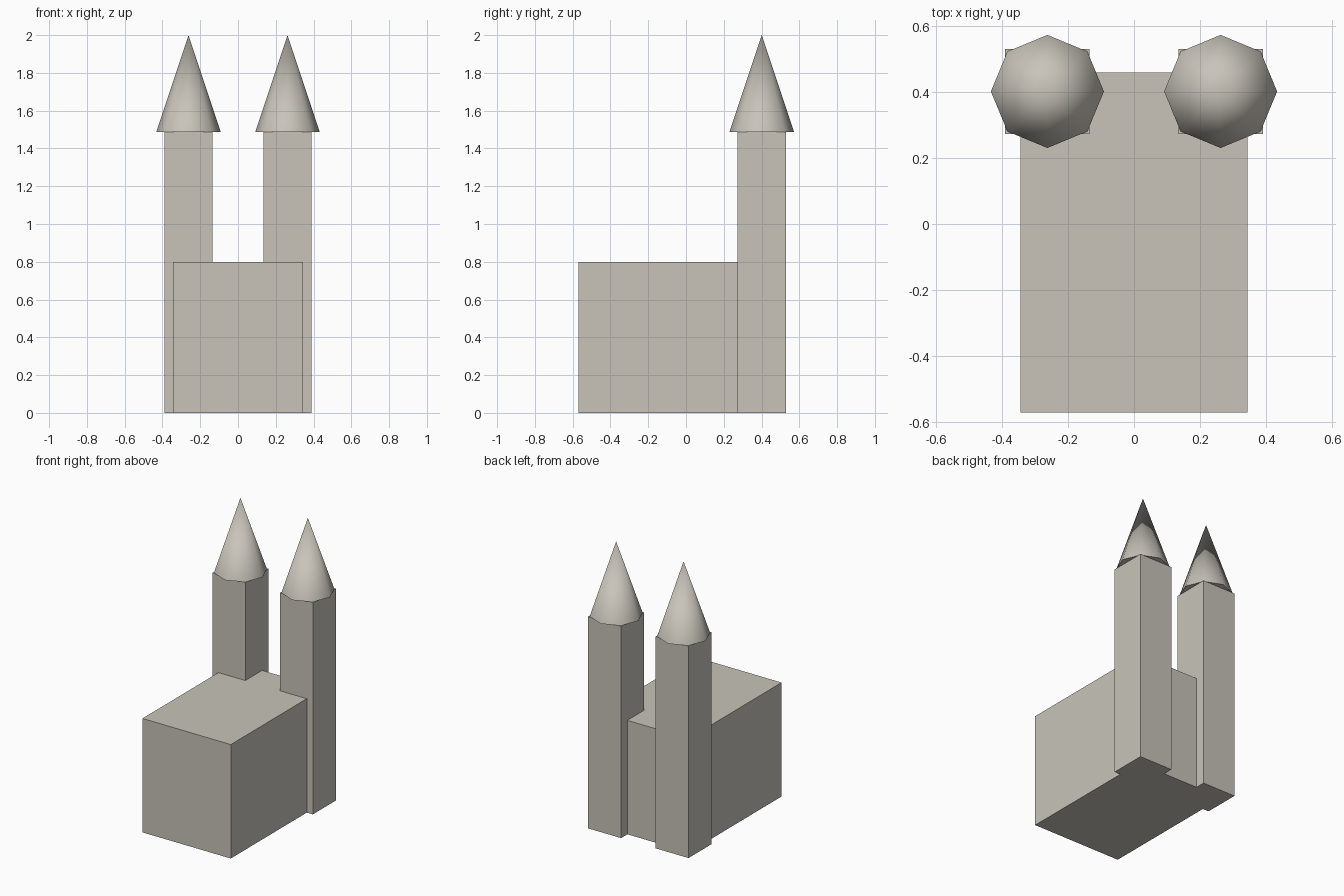
import bpy
import math

if "Cube" in bpy.data.objects:
    bpy.data.objects.remove(bpy.data.objects["Cube"])

stone = bpy.data.materials.new("warm_grey_stone")
stone.diffuse_color = (0.58, 0.55, 0.49, 1)
stone.use_nodes = True
stone.node_tree.nodes["Principled BSDF"].inputs["Base Color"].default_value = stone.diffuse_color


def box(name, lo, hi):
    """Axis-aligned block between two corners."""
    centre = [(a + b) / 2 for a, b in zip(lo, hi)]
    bpy.ops.mesh.primitive_cube_add(size=1, location=centre)
    ob = bpy.context.object
    ob.name = name
    ob.scale = [b - a for a, b in zip(lo, hi)]
    bpy.ops.object.transform_apply(location=False, rotation=False, scale=True)
    ob.data.materials.append(stone)
    return ob


def spire(name, x, y, z0, z1, radius):
    """Eight-sided pointed roof with corners on the axes."""
    bpy.ops.mesh.primitive_cone_add(vertices=8, radius1=radius, radius2=0,
                                    depth=z1 - z0, location=(x, y, (z0 + z1) / 2))
    ob = bpy.context.object
    ob.name = name
    ob.data.materials.append(stone)
    # soft sides, crisp eaves
    bpy.ops.object.shade_smooth_by_angle(angle=math.radians(60))
    return ob


# Main hall
box("hall", (-0.343, -0.57, 0), (0.343, 0.459, 0.8))

# Twin towers with spires
TX, TY, HALF, EAVES = 0.262, 0.401, 0.128, 1.487
for side, sx in (("left", -1), ("right", 1)):
    x = sx * TX
    box(side + "_tower", (x - HALF, TY - HALF, 0), (x + HALF, TY + HALF, EAVES))
    spire(side + "_spire", x, TY, EAVES, 2.0, 0.171)
